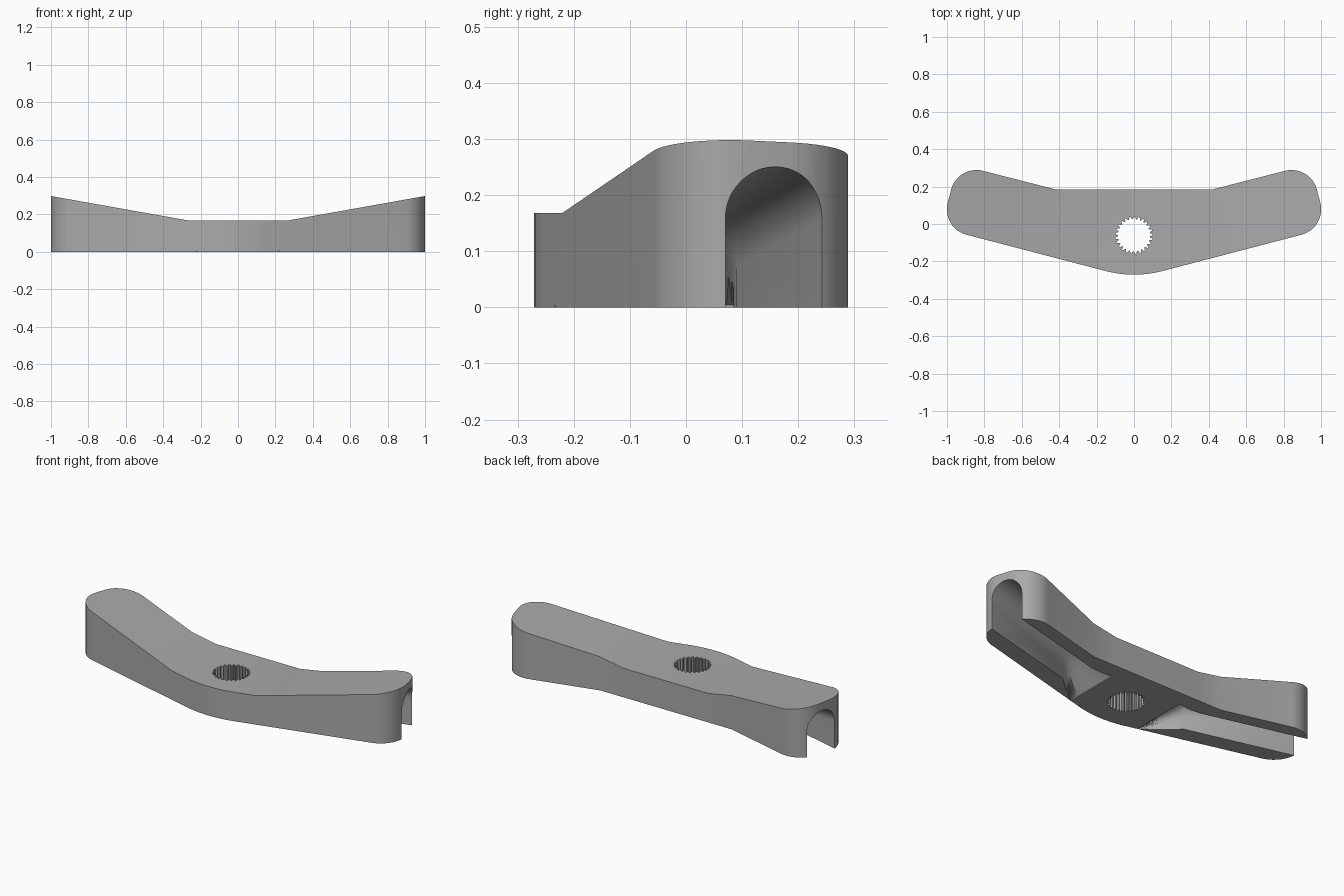
import bpy, bmesh, math
from mathutils import Vector

if "Cube" in bpy.data.objects:
    bpy.data.objects.remove(bpy.data.objects["Cube"], do_unlink=True)

grey = bpy.data.materials.new("plain grey")
grey.use_nodes = True
COLOUR = (0.4, 0.4, 0.4, 1)
grey.diffuse_color = COLOUR
grey.node_tree.nodes["Principled BSDF"].inputs["Base Color"].default_value = COLOUR


def make_object(name, bm):
    bmesh.ops.recalc_face_normals(bm, faces=bm.faces[:])
    mesh = bpy.data.meshes.new(name)
    bm.to_mesh(mesh)
    bm.free()
    mesh.materials.append(grey)
    obj = bpy.data.objects.new(name, mesh)
    bpy.context.collection.objects.link(obj)
    return obj


def fillet(before, corner, after, radius, steps=12):
    """Points of the arc that rounds one corner of an outline."""
    u, v = (before - corner).normalized(), (after - corner).normalized()
    half = u.angle(v) / 2
    centre = corner + (u + v).normalized() * radius / math.sin(half)
    start = corner + u * radius / math.tan(half) - centre
    end = corner + v * radius / math.tan(half) - centre
    total = start.angle(end)
    return [centre + (start * math.sin(total * (1 - i / steps))
            + end * math.sin(total * i / steps)) / math.sin(total)
            for i in range(steps + 1)]


def prism(points, low, high):
    bm = bmesh.new()
    face = bm.faces.new([bm.verts.new((p[0], p[1], low)) for p in points])
    top = bmesh.ops.extrude_face_region(bm, geom=[face])["geom"]
    for vert in top:
        if isinstance(vert, bmesh.types.BMVert):
            vert.co.z = high
    return bm


# Swept body: rounded outline whose top rises toward both tips
half = [((0, -0.291), 0.6), ((1.031, -0.022), 0.14),
        ((0.943, 0.319), 0.14), ((0.42, 0.185), 0)]
corners = half + [((-x, y), r) for (x, y), r in reversed(half[1:])]
outline = []
for i, (point, radius) in enumerate(corners):
    a, p, b = (Vector(corners[(i + k) % len(corners)][0]) for k in (-1, 0, 1))
    outline += fillet(a, p, b, radius) if radius else [p]

KINK = 0.27
bm = prism(outline, 0, 1)
for x in (-KINK, KINK):
    bmesh.ops.bisect_plane(bm, geom=bm.verts[:] + bm.edges[:] + bm.faces[:],
                           plane_co=(x, 0, 0), plane_no=(1, 0, 0))
for vert in bm.verts:
    if vert.co.z > 0.5:
        vert.co.z = 0.168 + 0.178 * max(0, abs(vert.co.x) - KINK)
body = make_object("handle_body", bm)

# Toothed hole through the hub
TEETH = 25
ring = []
for i in range(TEETH * 4):
    r = 0.1 if i % 4 < 2 else 0.086
    angle = math.tau * i / (TEETH * 4)
    ring.append((r * math.sin(angle), r * math.cos(angle) - 0.06))
cutters = [make_object("hole_cutter", prism(ring, -0.1, 0.5))]


def channel(name, side):
    """Arched underside channel that flares out flat beside the hub."""
    along = Vector((0.968, 0.25))
    across = Vector((-0.25, 0.968))
    tip = Vector((0.98, 0.158))
    # centre, side direction, half width, wall height, crown height
    sections = [
        (tip + along * 0.1, across, 0.09, 0.175, 0.265),
        (tip - along * 0.62, across, 0.09, 0.07, 0.155),
        (Vector((0.3, -0.04)), Vector((-0.08, 1)), 0.125, 0.03, 0.1),
        (Vector((0.22, -0.07)), Vector((0, 1)), 0.165, 0.003, 0.006)]
    bm = bmesh.new()
    loops = []
    for centre, direction, width, wall, crown in sections:
        arch = [(width, -0.05)]
        for i in range(25):
            t = math.pi * i / 24
            arch.append((width * math.cos(t), wall + (crown - wall) * math.sin(t)))
        arch.append((-width, -0.05))
        loop = []
        for s, z in arch:
            p = centre + direction * s
            loop.append(bm.verts.new((p.x * side, p.y, z)))
        loops.append(loop)
    count = len(loops[0])
    for first, second in zip(loops, loops[1:]):
        for i in range(count):
            j = (i + 1) % count
            bm.faces.new((first[i], first[j], second[j], second[i]))
    bm.faces.new(loops[0])
    bm.faces.new(loops[-1])
    bmesh.ops.triangulate(bm, faces=bm.faces[:])
    return make_object(name, bm)


cutters += [channel("left_channel_cutter", 1), channel("right_channel_cutter", -1)]

# Cut the hole and channels, then discard the cutters
bpy.context.view_layer.objects.active = body
for cutter in cutters:
    cutter.hide_render = True
    cut = body.modifiers.new(cutter.name, "BOOLEAN")
    cut.operation = "DIFFERENCE"
    cut.solver = "EXACT"
    cut.object = cutter
    bpy.ops.object.modifier_apply(modifier=cut.name)
    bpy.data.objects.remove(cutter, do_unlink=True)

bpy.ops.object.select_all(action="DESELECT")
body.select_set(True)
bpy.ops.object.shade_smooth_by_angle(angle=math.radians(30))
